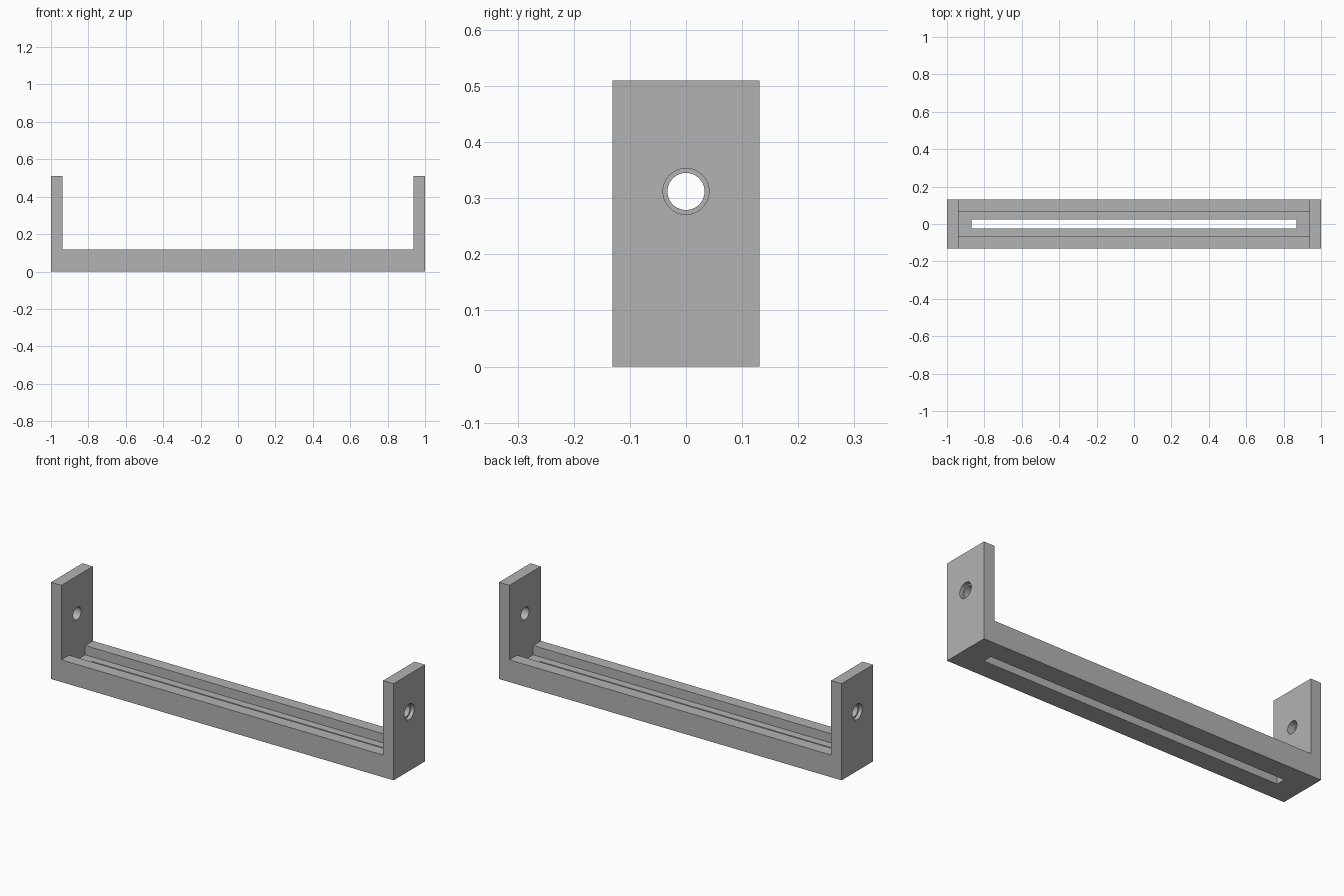
import bpy
import math

HALF_W, HEIGHT = 0.131, 0.51      # bracket half width and full height
INNER_X = 0.939                   # inner face of the end plates
RAIL_Z, FLOOR_Z = 0.117, 0.068    # rail top and channel floor
HOLE_Z = 0.312

if "Cube" in bpy.data.objects:
    bpy.data.objects.remove(bpy.data.objects["Cube"], do_unlink=True)

grey = bpy.data.materials.new("mid grey")
grey.use_nodes = True
colour = (0.45, 0.45, 0.45, 1)
grey.diffuse_color = colour
grey.node_tree.nodes["Principled BSDF"].inputs["Base Color"].default_value = colour


def box(name, half_x, half_y, z0, z1):
    bpy.ops.mesh.primitive_cube_add(size=2, location=(0, 0, (z0 + z1) / 2))
    ob = bpy.context.object
    ob.name = name
    ob.scale = (half_x, half_y, (z1 - z0) / 2)
    bpy.ops.object.transform_apply(location=True, rotation=False, scale=True)
    return ob


def drill(name, radius, x0, x1):
    bpy.ops.mesh.primitive_cylinder_add(
        vertices=64, radius=radius, depth=abs(x1 - x0),
        location=((x0 + x1) / 2, 0, HOLE_Z), rotation=(0, math.pi / 2, 0))
    bpy.context.object.name = name
    return bpy.context.object


def cut(target, cutter):
    cutter.hide_render = True
    mod = target.modifiers.new(cutter.name, "BOOLEAN")
    mod.operation = "DIFFERENCE"
    mod.solver = "EXACT"
    mod.object = cutter
    bpy.context.view_layer.objects.active = target
    bpy.ops.object.modifier_apply(modifier=mod.name)
    bpy.data.objects.remove(cutter, do_unlink=True)


# Solid block, opened up into a U-shaped bracket
bracket = box("slotted_bracket", 1, HALF_W, 0, HEIGHT)
bracket.data.materials.append(grey)
cut(bracket, box("opening_cutter", INNER_X, 0.3, RAIL_Z, 0.7))

# Long channel between the two rails, with a narrow slot through its floor
cut(bracket, box("channel_cutter", INNER_X, 0.067, FLOOR_Z, 0.3))
cut(bracket, box("slot_cutter", 0.87, 0.025, -0.1, 0.3))

# Hole in each end plate, counterbored from the outside
for side in (-1, 1):
    cut(bracket, drill("hole_cutter", 0.033, side * 0.85, side * 1.1))
    cut(bracket, drill("counterbore_cutter", 0.041, side * 0.98, side * 1.1))

# Smooth hole walls, sharp plate edges
bpy.ops.object.select_all(action="DESELECT")
bracket.select_set(True)
bpy.context.view_layer.objects.active = bracket
bpy.ops.object.shade_smooth_by_angle(angle=math.radians(30))
